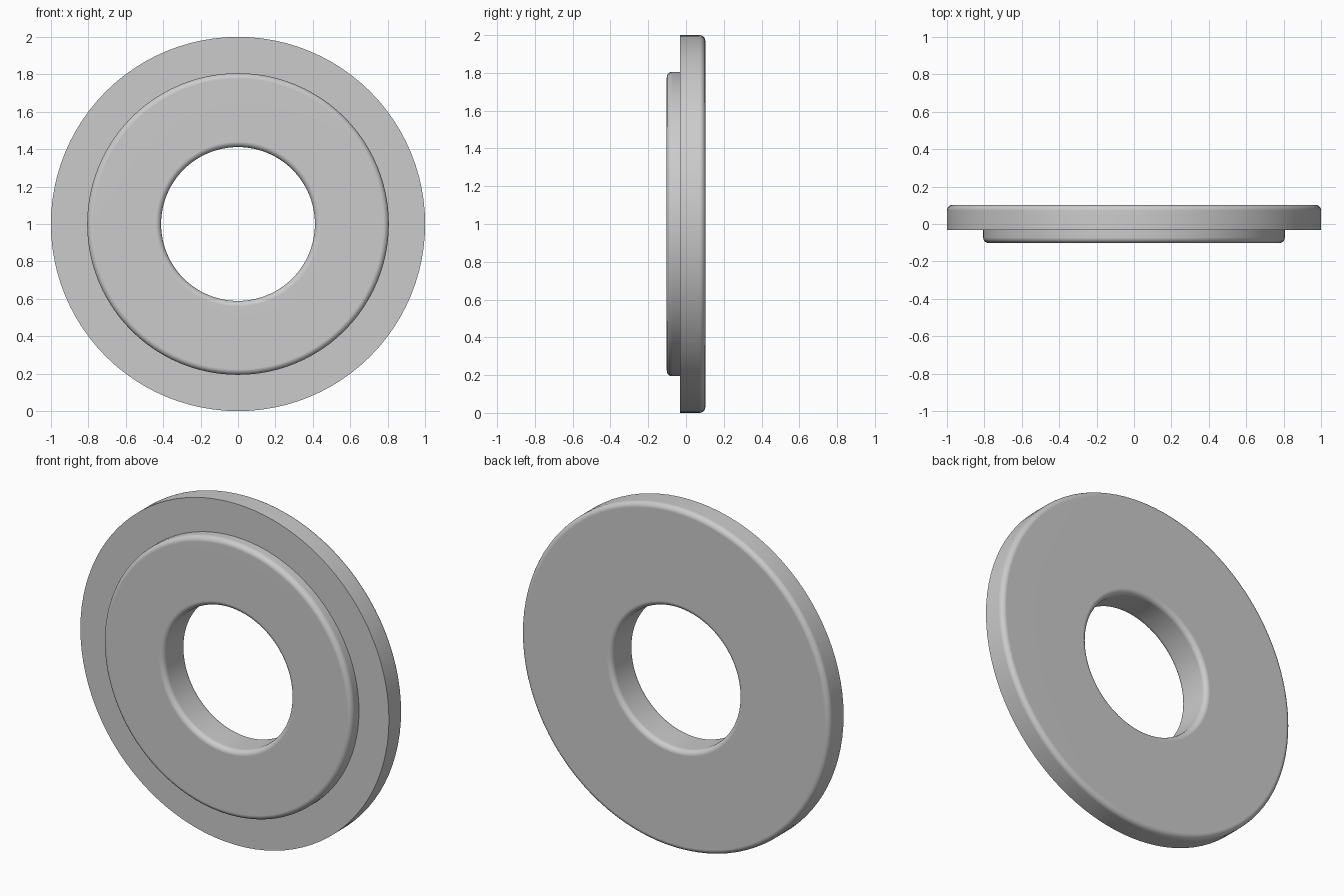
import bpy, bmesh
from math import sin, cos, pi, radians
from mathutils import Matrix, Vector

cube = bpy.data.objects.get("Cube")
if cube:
    bpy.data.objects.remove(cube, do_unlink=True)

SEGMENTS = 96
FILLET = 0.03
HOLE, RAISED, OUTER = 0.411, 0.806, 1.0
FRONT, STEP, BACK = -0.102, -0.031, 0.102

# Plain grey material
grey = bpy.data.materials.new("plain grey")
grey.use_nodes = True
colour = (0.6, 0.6, 0.6, 1)
grey.diffuse_color = colour
grey.node_tree.nodes["Principled BSDF"].inputs["Base Color"].default_value = colour


def rounded(radius, y, side_r, side_y, start):
    """Quarter-circle corner; the sides point outward from the material."""
    cr, cy = radius - side_r * FILLET, y - side_y * FILLET
    angles = [start + pi / 2 * i / 5 for i in range(6)]
    return [(cr + FILLET * cos(a), cy + FILLET * sin(a)) for a in angles]


# Cross-section: rounded raised face, sharp step, rounded back
profile = rounded(HOLE, FRONT, -1, -1, pi)
profile += rounded(RAISED, FRONT, 1, -1, 1.5 * pi)
profile += [(RAISED, STEP), (OUTER, STEP)]
profile += rounded(OUTER, BACK, 1, 1, 0)
profile += rounded(HOLE, BACK, -1, 1, pi / 2)

# Revolve the cross-section around the front-to-back axis
bm = bmesh.new()
rings = []
for s in range(SEGMENTS):
    turn = Matrix.Rotation(2 * pi * s / SEGMENTS, 3, 'Y')
    rings.append([bm.verts.new(turn @ Vector((r, y, 0)) + Vector((0, 0, 1)))
                  for r, y in profile])
for s, ring in enumerate(rings):
    following = rings[(s + 1) % SEGMENTS]
    for i in range(len(profile)):
        j = (i + 1) % len(profile)
        bm.faces.new((ring[i], ring[j], following[j], following[i]))
bmesh.ops.recalc_face_normals(bm, faces=bm.faces)

mesh = bpy.data.meshes.new("stepped_ring")
bm.to_mesh(mesh)
bm.free()
mesh.materials.append(grey)
ring_object = bpy.data.objects.new("stepped_ring", mesh)
bpy.context.collection.objects.link(ring_object)

# Smooth rounded edges, with flat faces kept flat
bpy.ops.object.select_all(action='DESELECT')
ring_object.select_set(True)
bpy.context.view_layer.objects.active = ring_object
bpy.ops.object.shade_smooth_by_angle(angle=radians(35))
weighted = ring_object.modifiers.new("flat faces", 'WEIGHTED_NORMAL')
weighted.keep_sharp = True
